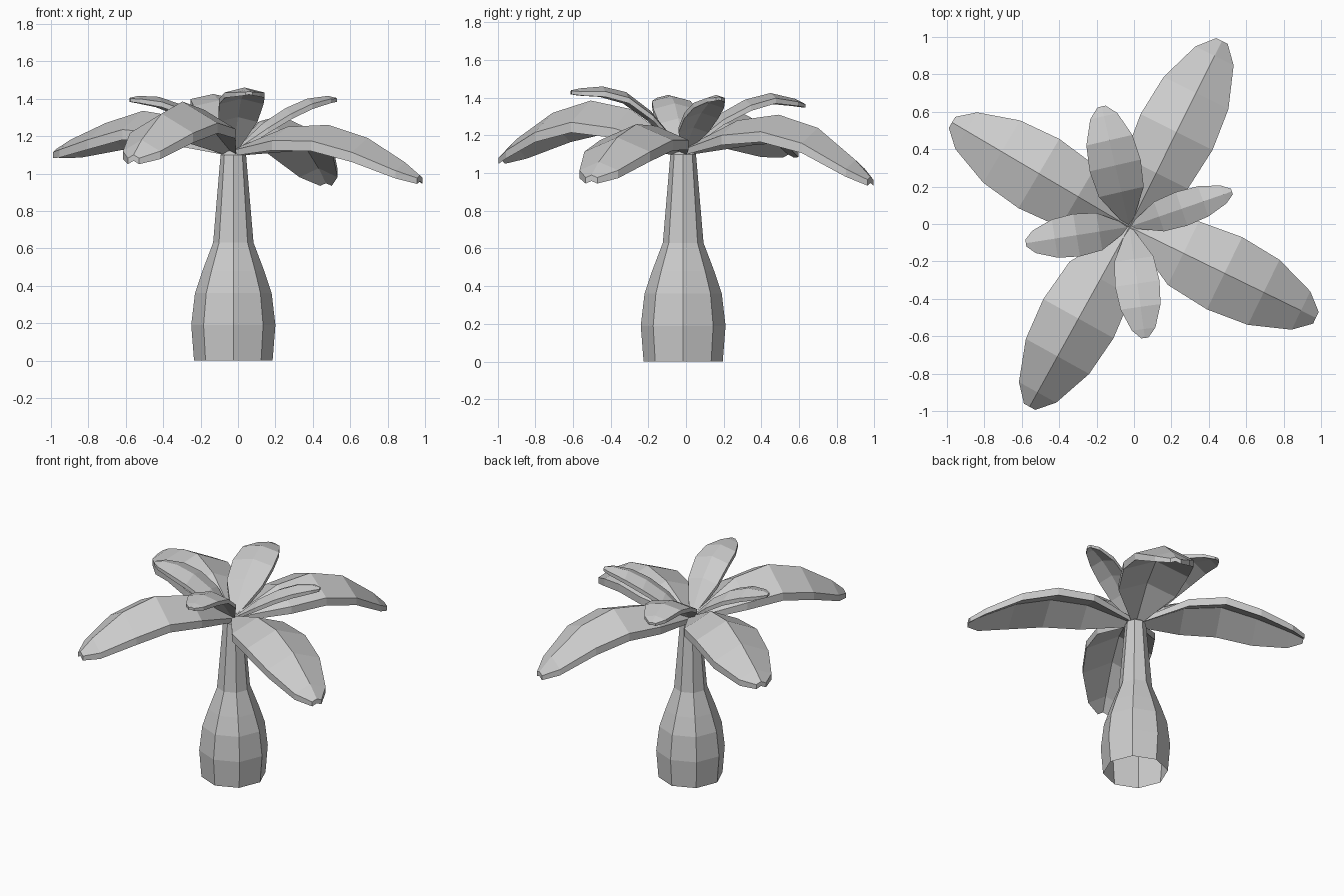
import bpy, bmesh, math
from mathutils import Vector

cube = bpy.data.objects.get("Cube")
if cube:
    bpy.data.objects.remove(cube, do_unlink=True)

grey = bpy.data.materials.new("plain_grey")
grey.use_nodes = True
grey.diffuse_color = (0.6, 0.6, 0.6, 1)
shader = next(n for n in grey.node_tree.nodes if n.type == 'BSDF_PRINCIPLED')
shader.inputs["Base Color"].default_value = (0.6, 0.6, 0.6, 1)
shader.inputs["Roughness"].default_value = 0.9


def loft(name, rings, cap_start, cap_end):
    """Join equal closed rings of points into one flat-shaded object."""
    bm = bmesh.new()
    loops = [[bm.verts.new(p) for p in ring] for ring in rings]
    n = len(loops[0])
    for a, b in zip(loops, loops[1:]):
        for i in range(n):
            j = (i + 1) % n
            bm.faces.new((a[i], a[j], b[j], b[i]))
    if cap_start:
        bm.faces.new(loops[0][::-1])
    if cap_end:
        bm.faces.new(loops[-1])
    bmesh.ops.recalc_face_normals(bm, faces=bm.faces)
    mesh = bpy.data.meshes.new(name)
    bm.to_mesh(mesh)
    bm.free()
    mesh.materials.append(grey)
    obj = bpy.data.objects.new(name, mesh)
    bpy.context.collection.objects.link(obj)
    return obj


# Trunk: eight-sided bottle shape, open underneath
AXIS = Vector((-0.025, -0.015, 0))
PROFILE = [(0.21, 0), (0.225, 0.19), (0.205, 0.36), (0.165, 0.48),
           (0.108, 0.63), (0.068, 1.1), (0.03, 1.13)]
trunk_rings = []
for radius, z in PROFILE:
    angles = [math.tau * k / 8 for k in range(8)]
    trunk_rings.append([AXIS + Vector((radius * math.cos(a), radius * math.sin(a), z))
                        for a in angles])
loft("trunk", trunk_rings, False, True)

# Leaves: thick folded blades sharing one outline
STEPS = [0, 0.29, 0.51, 0.72, 0.92, 1]
WIDTHS = [0.08, 0.88, 1, 0.9, 0.53, 0.16]


def leaf(name, degrees, length, half_width, fold, thick, heights):
    a = math.radians(degrees)
    along = Vector((math.cos(a), math.sin(a), 0))
    across = Vector((-along.y, along.x, 0))
    rings = []
    for t, w, z in zip(STEPS, WIDTHS, heights):
        mid = AXIS + along * length * t + Vector((0, 0, z))
        side = across * half_width * w
        drop = Vector((0, 0, fold * w))
        depth = Vector((0, 0, thick * (0.5 + 0.5 * w)))
        top = [mid + side - drop, mid, mid - side - drop]
        rings.append(top + [p - depth for p in reversed(top)])
    loft(name, rings, True, True)


# Large lower leaves
BIG = [
    ("large_leaf_left", -26, 1.11, 0.085, [1.13, 1.25, 1.26, 1.19, 1.06, 0.99]),
    ("large_leaf_back", 63.5, 1.11, 0.09, [1.13, 1.28, 1.31, 1.24, 1.07, 0.98]),
    ("large_leaf_right", 149.5, 1.1, 0.1, [1.13, 1.3, 1.335, 1.27, 1.18, 1.13]),
    ("large_leaf_front", 241, 1.1, 0.115, [1.13, 1.34, 1.385, 1.32, 1.18, 1.1]),
]
for name, degrees, length, fold, heights in BIG:
    leaf(name, degrees, length, 0.215, fold, 0.055, heights)

# Small upper leaves
SMALL = [
    ("small_leaf_left", 19, 0.58, 0.095, [1.12, 1.27, 1.35, 1.4, 1.415, 1.405]),
    ("small_leaf_back", 103, 0.66, 0.14, [1.12, 1.31, 1.39, 1.425, 1.395, 1.37]),
    ("small_leaf_right", 189, 0.56, 0.115, [1.12, 1.29, 1.37, 1.41, 1.415, 1.405]),
    ("small_leaf_front", 278, 0.6, 0.12, [1.12, 1.33, 1.43, 1.46, 1.45, 1.44]),
]
for name, degrees, length, half_width, heights in SMALL:
    leaf(name, degrees, length, half_width, 0.03, 0.03, heights)
